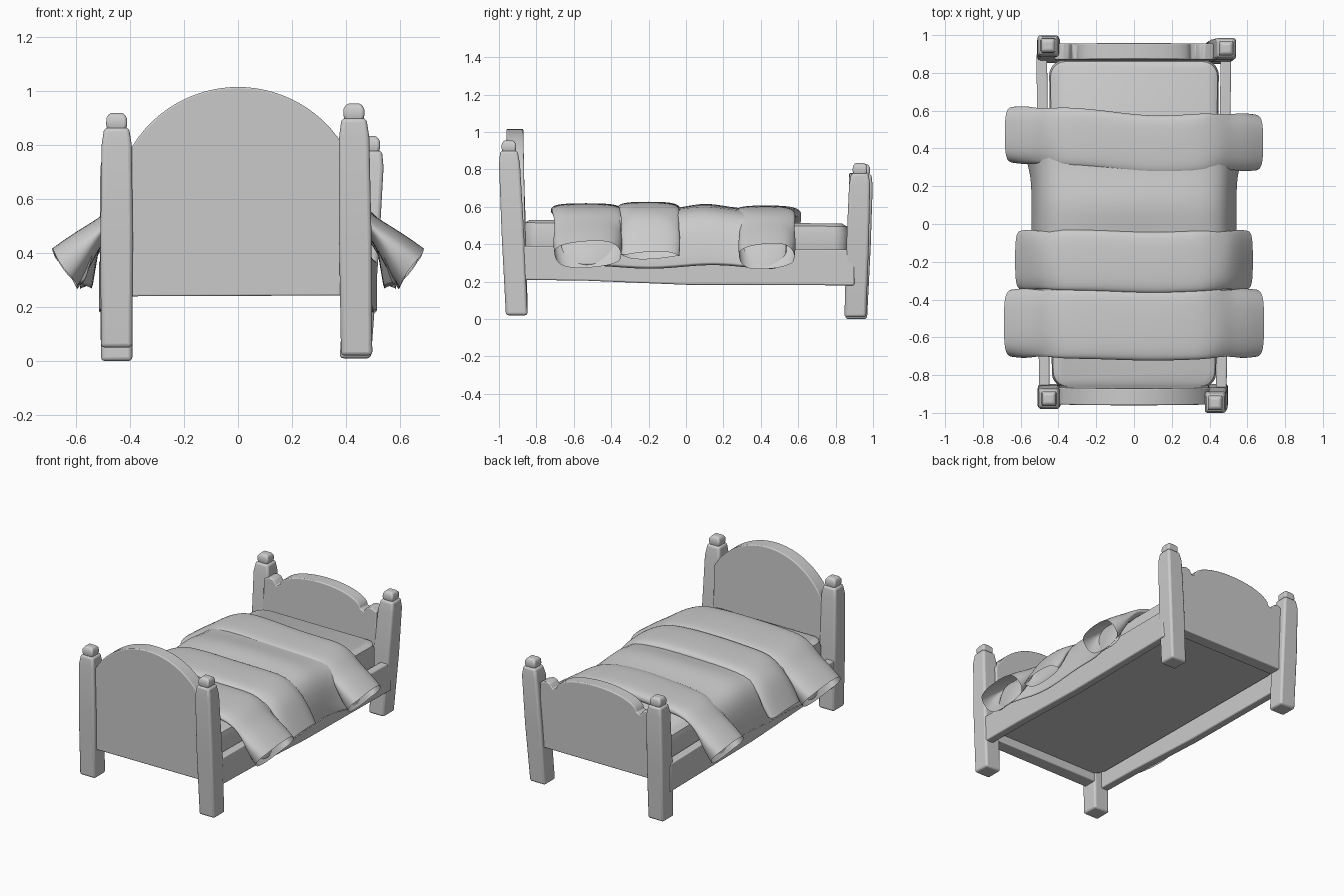
import bpy, bmesh, math
from mathutils import Vector

cube = bpy.data.objects.get("Cube")
if cube:
    bpy.data.objects.remove(cube, do_unlink=True)

grey = bpy.data.materials.new("plain_grey")
grey.use_nodes = True
COLOUR = (0.6, 0.6, 0.6, 1)
grey.diffuse_color = COLOUR
grey.node_tree.nodes["Principled BSDF"].inputs["Base Color"].default_value = COLOUR


def loft(name, rings, closed=True, caps=True, bevel=0, subsurf=0, thickness=0, angle=40):
    """Skin a list of equal-length point rings into one object."""
    bm = bmesh.new()
    rows = [[bm.verts.new(p) for p in ring] for ring in rings]
    n = len(rows[0])
    for a, b in zip(rows, rows[1:]):
        for i in range(n if closed else n - 1):
            j = (i + 1) % n
            bm.faces.new((a[i], a[j], b[j], b[i]))
    if caps:
        bm.faces.new(rows[0])
        bm.faces.new(rows[-1])
    bmesh.ops.recalc_face_normals(bm, faces=bm.faces)
    mesh = bpy.data.meshes.new(name)
    bm.to_mesh(mesh)
    bm.free()
    mesh.materials.append(grey)
    obj = bpy.data.objects.new(name, mesh)
    bpy.context.collection.objects.link(obj)
    if thickness:
        mod = obj.modifiers.new("Thickness", "SOLIDIFY")
        mod.thickness, mod.offset = thickness, 0
    if bevel:
        mod = obj.modifiers.new("Rounding", "BEVEL")
        mod.width, mod.segments, mod.limit_method = bevel, 3, "ANGLE"
        mod.angle_limit = math.radians(35)
    if subsurf:
        mod = obj.modifiers.new("Smoothing", "SUBSURF")
        mod.levels = mod.render_levels = subsurf
    bpy.ops.object.select_all(action="DESELECT")
    obj.select_set(True)
    bpy.context.view_layer.objects.active = obj
    bpy.ops.object.shade_smooth_by_angle(angle=math.radians(angle))


def bump(value, centre, width):
    return math.exp(-((value - centre) / width) ** 2)


def square(c, half):
    x, y, z = c
    return [(x + sx * half, y + sy * half, z) for sx, sy in ((-1, -1), (1, -1), (1, 1), (-1, 1))]


# Leaning corner posts, each with a blocky knob
def post(name, bottom, top):
    b, t = Vector(bottom), Vector(top)
    rings = [square(b.lerp(t, f), h) for f, h in ((0, .058), (.5, .06), (.92, .056), (1, .046))]
    loft(name, rings, bevel=.014)
    up = Vector((0, 0, 1))
    knob = [square(t + up * dz, h) for dz, h in ((-.01, .034), (.012, .039), (.036, .038), (.055, .026))]
    loft(name + "_knob", knob, bevel=.01)


post("front_right_post", (-.45, -.905, .05), (-.45, -.925, .865))
post("front_left_post", (.44, -.905, .02), (.43, -.947, .90))
post("back_right_post", (-.45, .91, 0), (-.455, .945, .775))
post("back_left_post", (.435, .905, .01), (.488, .93, .78))


# End boards: an outline in x and z, given thickness along y with a lean
def board(name, outline, base_z, y_low, y_high, top_z, thick):
    def ring(offset):
        pts = []
        for x, z in outline:
            y = y_low + (y_high - y_low) * (z - base_z) / (top_z - base_z)
            pts.append((x, y + offset, z))
        return pts
    loft(name, [ring(-thick / 2), ring(thick / 2)], bevel=.006)


radius = .46
arch = []
for i in range(29):
    x = -.40 + .80 * i / 28
    arch.append((x, 1.016 - radius + math.sqrt(radius ** 2 - x ** 2)))
board("tall_arched_board", [(.40, .243), (-.40, .24)] + arch, .24, -.90, -.915, 1.015, .09)

low = [(-.42, .69), (-.375, .71), (-.345, .70), (-.325, .67)]
swell = [(-.30 * math.cos(math.pi * i / 16), .68 + .10 * math.sin(math.pi * i / 16)) for i in range(17)]
mirrored = [(-x, z) for x, z in reversed(low)]
board("low_shaped_board", [(.42, .255), (-.42, .255)] + low + swell + mirrored, .255, .905, .915, .78, .085)

# Side rails, slightly skewed
for name, x_front, x_back in (("left_rail", .462, .487), ("right_rail", -.475, -.488)):
    rings = []
    for f, z_low, z_high in ((0, .21, .39), (.2, .205, .39), (.5, .183, .38), (1, .18, .37)):
        x, y = x_front + (x_back - x_front) * f, -.89 + 1.79 * f
        rings.append([(x - .028, y, z_low), (x + .028, y, z_low), (x + .028, y, z_high), (x - .028, y, z_high)])
    loft(name, rings, bevel=.008)


# Mattress with rounded corners and a soft top edge, narrower at the front
def rounded_rect(hx, hy, r, z, tilt=0):
    pts = []
    for k, (sx, sy) in enumerate(((1, 1), (-1, 1), (-1, -1), (1, -1))):
        for i in range(6):
            a = math.pi / 2 * (k + i / 5)
            y = sy * (hy - r) + r * math.sin(a)
            x = sx * (hx - r) + r * math.cos(a)
            pts.append((x * (1 + .02 * y), y, z - tilt * y))
    return pts


loft("mattress", [rounded_rect(.435, .865, .08, .298), rounded_rect(.442, .868, .08, .312),
                  rounded_rect(.442, .868, .08, .47, .012), rounded_rect(.435, .86, .08, .505, .012),
                  rounded_rect(.41, .835, .07, .52, .012)])

# Blanket sheet draped over the mattress, swelling between the folds and flaring under them
half = [(0, .582), (.2, .582), (.36, .576), (.45, .553), (.50, .49), (.525, .40), (.543, .272)]
rings = []
for i in range(19):
    y = -.67 + 1.21 * i / 18
    swell_z = .03 * bump(y, .10, .13)
    flare = .05 * (bump(y, -.52, .15) + bump(y, .43, .12))
    hem = .012 * math.sin(9 * y) + (.03 if i in (0, 18) else 0)
    side = [(x + flare * (k / 6) ** 3, z + swell_z * (1 - k / 6) + .004 * math.sin(7 * y + 4 * x) + hem * (k / 6) ** 2)
            for k, (x, z) in enumerate(half)]
    rings.append([(-x, y, z) for x, z in reversed(side[1:])] + [(x, y, z) for x, z in side])
loft("blanket", rings, closed=False, caps=False, subsurf=1, thickness=.008, angle=60)


# Puffed folds across the blanket: flattened tubes, open and flared at both ends
def fold(name, y_mid, half_y, outer_end, inner_end, dip, tilt=0, lift=0):
    outer = [(0, .618), (.15, .617), (.28, .612), (.38, .602), (.46, .565), (.52, .52)]
    inner = [(0, .54), (.15, .54), (.28, .54), (.38, .535), (.46, .50), (.515, .42)]
    outer += [((.52 + outer_end[0]) / 2, (.53 + outer_end[1]) / 2), outer_end]
    inner += [((.505 + inner_end[0]) / 2, (.41 + inner_end[1]) / 2), inner_end]
    stations = [(-1, k) for k in range(7, 0, -1)] + [(1, k) for k in range(8)]
    rings = []
    for side, k in stations:
        (xo, zo), (xi, zi) = outer[k], inner[k]
        u = side * xo
        sway = tilt * u - dip * bump(u, .1, .25)
        width = half_y * (1 - .06 * (k in (4, 5)) - .05 * (k == 7))
        ring = []
        for i in range(16):
            a = 2 * math.pi * i / 16
            c, s = math.cos(a), math.sin(a)
            c = math.copysign(abs(c) ** .6, c)
            w = (1 + math.copysign(abs(s) ** .7, s)) / 2
            ripple = .008 * math.sin(3 * a + 6 * u) * (k > 3)
            ring.append((side * (xi + (xo - xi) * w), y_mid + sway + width * c,
                         zi + (zo - zi) * w + ripple + lift))
        rings.append(ring)
    loft(name, rings, caps=False, subsurf=2, angle=70)


fold("upper_fold", .452, .158, (.685, .41), (.595, .28), .033, tilt=-.03, lift=-.010)
fold("middle_fold", -.19, .165, (.63, .345), (.565, .315), .016, lift=.010)
fold("lower_fold", -.525, .19, (.69, .412), (.597, .275), .012, lift=.002)
